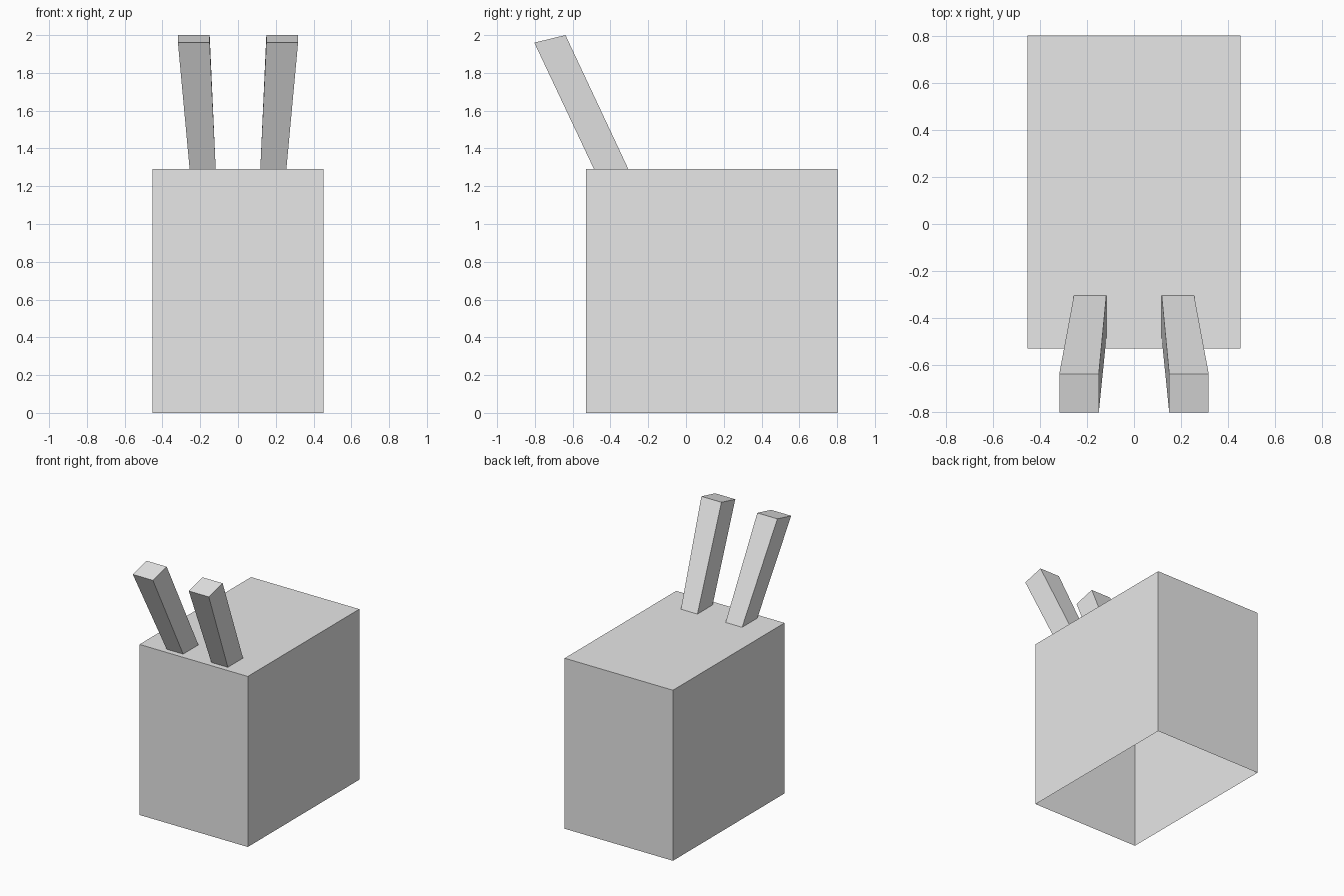
import bpy
import bmesh

# Remove the default cube
cube = bpy.data.objects.get("Cube")
if cube:
    bpy.data.objects.remove(cube, do_unlink=True)

# Single plain grey
GREY = (0.8, 0.8, 0.8, 1.0)
grey = bpy.data.materials.new("light_grey")
grey.use_nodes = True
grey.diffuse_color = GREY
grey.node_tree.nodes["Principled BSDF"].inputs["Base Color"].default_value = GREY


def open_prism(name, lower, upper):
    """Four-sided prism between two rings of corners, without a bottom face."""
    bm = bmesh.new()
    low = [bm.verts.new(p) for p in lower]
    high = [bm.verts.new(p) for p in upper]
    for i in range(4):
        j = (i + 1) % 4
        bm.faces.new((low[i], low[j], high[j], high[i]))
    bm.faces.new(high)
    mesh = bpy.data.meshes.new(name)
    bm.to_mesh(mesh)
    bm.free()
    mesh.materials.append(grey)
    obj = bpy.data.objects.new(name, mesh)
    bpy.context.collection.objects.link(obj)
    return obj


def ring(x0, x1, front, back):
    """Counter-clockwise corners; front and back are (y, z) pairs."""
    return [(x0, *front), (x1, *front), (x1, *back), (x0, *back)]


# Hollow box body, open underneath
HALF, FRONT, BACK, TOP = 0.453, -0.53, 0.803, 1.29
open_prism("body",
           ring(-HALF, HALF, (FRONT, 0), (BACK, 0)),
           ring(-HALF, HALF, (FRONT, TOP), (BACK, TOP)))

# Two slanted posts that lean forward and widen towards the top
for side, name in ((1, "left_post"), (-1, "right_post")):
    base_x = sorted((side * 0.118, side * 0.256))
    tip_x = sorted((side * 0.15, side * 0.318))
    open_prism(name,
               ring(*base_x, (-0.487, TOP), (-0.305, TOP)),
               ring(*tip_x, (-0.803, 1.96), (-0.638, 2.0)))
